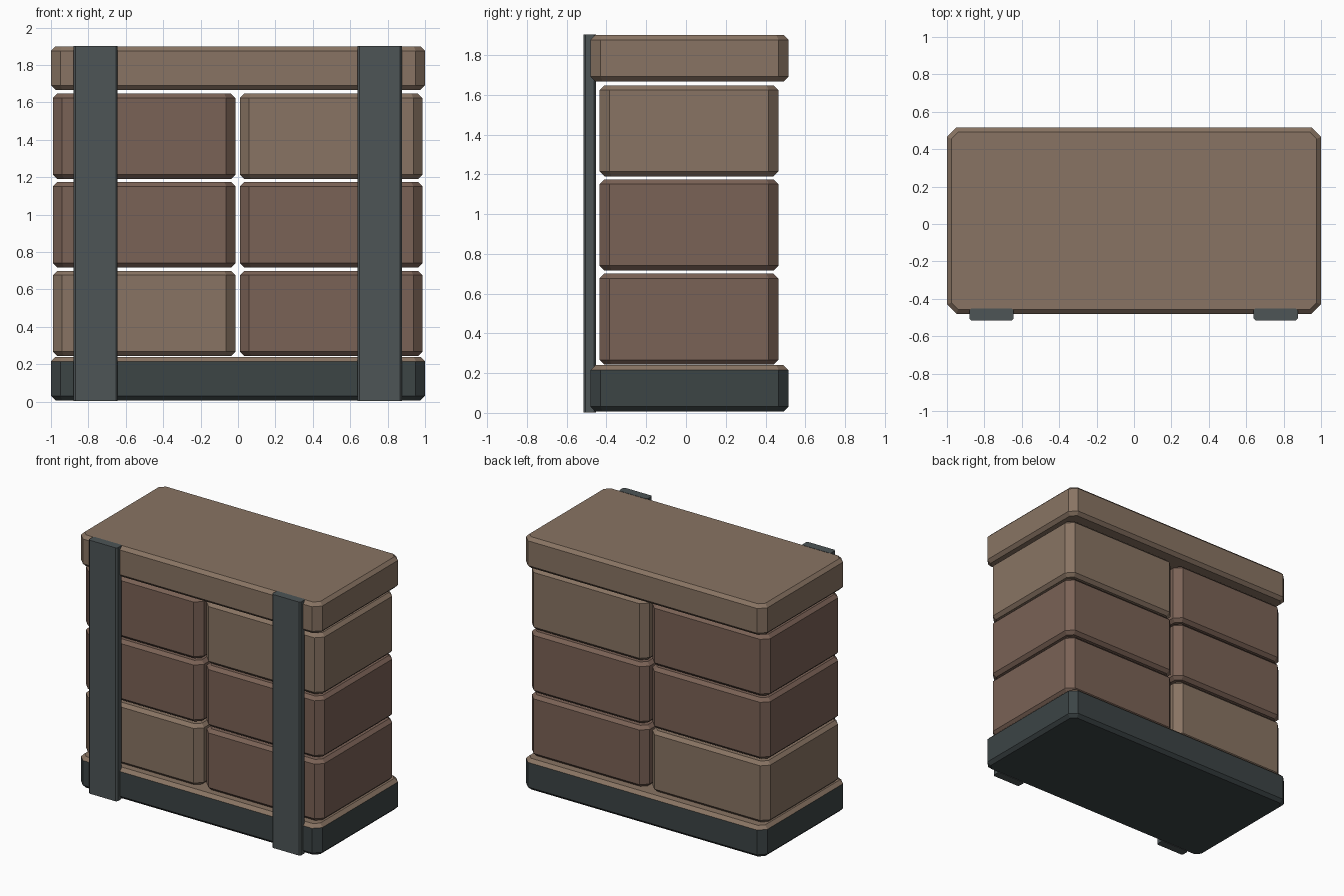
import bpy, bmesh

if "Cube" in bpy.data.objects:
    bpy.data.objects.remove(bpy.data.objects["Cube"])


def material(name, rgb):
    m = bpy.data.materials.new(name)
    m.diffuse_color = (*rgb, 1)
    m.use_nodes = True
    m.node_tree.nodes["Principled BSDF"].inputs["Base Color"].default_value = m.diffuse_color
    return m


TAN = material("tan_wood", (0.25, 0.175, 0.125))
RED = material("red_brown_wood", (0.195, 0.122, 0.092))
DARK = material("dark_metal", (0.045, 0.058, 0.06))
STRAP = material("strap_metal", (0.075, 0.09, 0.094))


def chamfer_box(name, x, y, z, mat, corner, rim=0.0, top_mat=None):
    """Box with cut vertical corners and an optional cut top and bottom rim."""
    bm = bmesh.new()
    bmesh.ops.create_cube(bm, size=1)
    for v in bm.verts:
        for i, (lo, hi) in enumerate((x, y, z)):
            v.co[i] = hi if v.co[i] > 0 else lo
    upright = [e for e in bm.edges
               if abs(e.verts[0].co.z - e.verts[1].co.z) > 0.01]
    bmesh.ops.bevel(bm, geom=upright, offset=corner * 0.7071 * 1.4142,
                    segments=1, affect='EDGES')
    if rim:
        flat = [e for e in bm.edges
                if abs(e.verts[0].co.z - e.verts[1].co.z) < 0.001]
        bmesh.ops.bevel(bm, geom=flat, offset=rim, segments=1, affect='EDGES')
    bmesh.ops.recalc_face_normals(bm, faces=bm.faces)
    bm.normal_update()
    if top_mat:
        for f in bm.faces:
            f.material_index = int(f.normal.z > 0.1)
    me = bpy.data.meshes.new(name)
    bm.to_mesh(me)
    bm.free()
    me.materials.append(mat)
    if top_mat:
        me.materials.append(top_mat)
    ob = bpy.data.objects.new(name, me)
    bpy.context.collection.objects.link(ob)
    return ob


# Base slab (painted sides, bare wood top) and lid slab
SLAB_X, SLAB_Y = (-1, 1), (-0.48, 0.515)
chamfer_box("base_slab", SLAB_X, SLAB_Y, (0.007, 0.24), DARK, 0.05, 0.024, TAN)
chamfer_box("lid_slab", SLAB_X, SLAB_Y, (1.667, 1.9), TAN, 0.05, 0.024)

# Three rows of two blocks
rows = [(0.243, 0.7, TAN, RED), (0.717, 1.175, RED, RED), (1.19, 1.647, RED, TAN)]
for i, (z0, z1, left, right) in enumerate(rows, 1):
    for side, x, mat in (("left", (-0.99, -0.013), left),
                         ("right", (0.01, 0.987), right)):
        chamfer_box(f"block_row{i}_{side}", x, (-0.435, 0.465), (z0, z1),
                    mat, 0.05, 0.024)

# Two upright straps on the front
for side, x in (("left", (-0.88, -0.643)), ("right", (0.639, 0.876))):
    chamfer_box(f"strap_{side}", x, (-0.515, -0.452), (0.003, 1.902), STRAP, 0.01)
